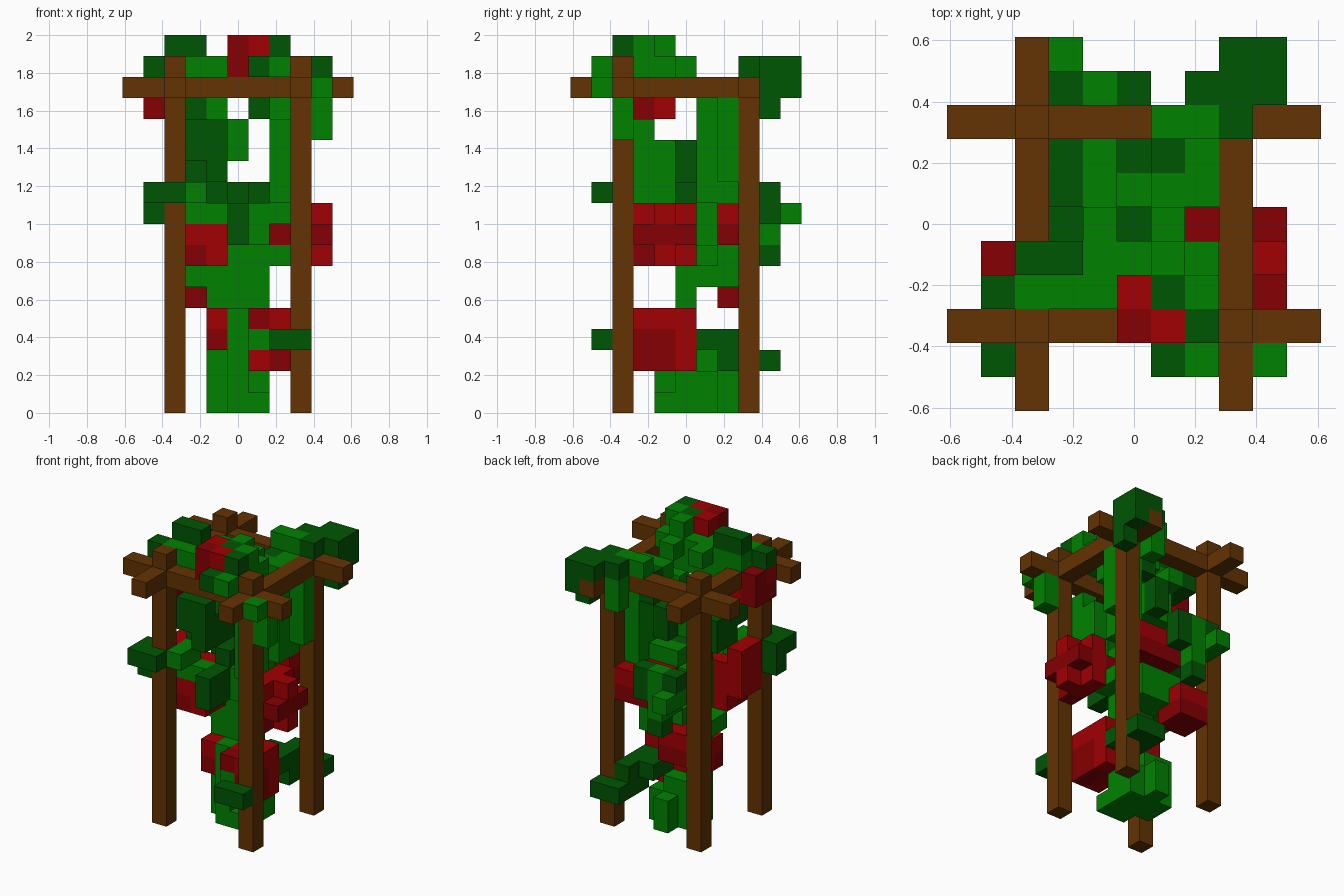
import bpy
import bmesh
from mathutils import Vector

cube = bpy.data.objects.get("Cube")
if cube:
    bpy.data.objects.remove(cube, do_unlink=True)

UNIT = 2 / 18  # edge of one block
cells = {}     # block position -> (part name, material)


def material(name, colour):
    mat = bpy.data.materials.new(name)
    mat.use_nodes = True
    mat.diffuse_color = (*colour, 1)
    shader = mat.node_tree.nodes["Principled BSDF"]
    shader.inputs["Base Color"].default_value = (*colour, 1)
    shader.inputs["Roughness"].default_value = 1
    return mat


wood = material("wood brown", (0.125, 0.033, 0.001))
green = material("leaf green", (0.0, 0.225, 0.0))
dark = material("dark leaf green", (0.0, 0.092, 0.001))
red = material("flower red", (0.355, 0.0, 0.001))
deep = material("deep flower red", (0.235, 0.0, 0.001))


def span(value):
    low, high = value if isinstance(value, tuple) else (value, value)
    return range(low, high + 1)


def fill(part, mat, x, y, z):
    """Fill a box of blocks; later boxes replace earlier ones."""
    for i in span(x):
        for j in span(y):
            for k in span(z):
                cells[i, j, k] = (part, mat)


# Root and stem of the vine
fill("vine_base", green, (-1, 1), (0, 1), (0, 1))
fill("vine_base", green, (0, 1), -1, 0)
fill("vine_base", green, 0, -1, 1)
fill("vine_base", green, 0, 2, (0, 1))
fill("vine_stem", green, (-1, 0), (0, 1), 2)
fill("vine_stem", green, 0, -1, (2, 4))
fill("vine_stem", green, (-1, 1), 0, 5)
fill("vine_stem", green, (-1, 1), (0, 2), (6, 7))
fill("vine_stem", green, -2, (0, 1), 6)
fill("vine_stem", green, 2, (0, 1), 7)
fill("vine_stem", green, (-1, 1), (0, 1), (8, 9))

# Low flowers and low leaves
fill("low_flower", red, (-1, 1), 0, (3, 4))
fill("low_flower", red, -1, -1, 4)
fill("low_flower", deep, -1, -1, 3)
fill("low_flower", red, (1, 2), (-2, 0), (2, 4))
fill("low_flower", deep, 1, -2, 4)
fill("low_flower", deep, 2, (-2, -1), (2, 3))
fill("low_front_leaf", green, 1, -2, 3)
fill("low_front_leaf", dark, (2, 3), -4, 3)
fill("low_back_leaf", dark, (1, 2), (1, 2), 3)
fill("low_back_leaf", dark, 2, (2, 3), (2, 3))
fill("low_back_leaf", dark, (2, 3), 4, 2)

# Flowers around the middle
fill("side_flower", red, 3, (-2, 0), (7, 9))
fill("side_flower", deep, 3, -2, 7)
fill("side_flower", deep, 4, (-2, 0), 8)
fill("side_flower", red, 4, -1, 7)
fill("side_flower", red, 4, -1, 9)
fill("side_flower", deep, 2, 0, 8)
fill("front_flower", red, (-2, -1), (-2, -1), (7, 8))
fill("front_flower", deep, -2, -2, 7)
fill("front_flower", red, (-3, -1), -1, 9)
fill("front_flower", red, -3, (-2, -1), (8, 10))
fill("back_flower", red, (0, 2), (2, 3), 9)
fill("back_flower", deep, (0, 2), (2, 3), 8)
fill("back_bud", deep, (-2, -1), (2, 3), 5)
fill("back_bud", red, (-2, -1), (2, 3), 6)

# Leaves around the middle
fill("front_leaf", green, (-2, -1), -2, 9)
fill("front_leaf", green, -2, (-3, -2), 10)
fill("front_leaf", green, 1, -1, (8, 9))
fill("front_leaf", dark, 0, (-3, -2), (8, 9))
fill("front_leaf", dark, 0, -1, (9, 10))
fill("corner_leaf", dark, (-4, -3), -4, 10)
fill("corner_leaf", dark, -4, -3, (9, 10))
fill("back_leaf", green, -1, 3, (8, 9))
fill("back_leaf", dark, 0, 4, (9, 10))
fill("back_leaf", dark, -1, 4, 7)
fill("back_leaf", green, -1, 4, (8, 10))
fill("back_leaf", dark, -2, 4, 10)
fill("back_leaf", green, -2, (4, 5), 9)
fill("core_leaf", dark, (-1, 1), 0, 10)
fill("core_leaf", green, (0, 1), 1, 10)

# Climbing shoots
fill("right_shoot", dark, (-2, -1), -2, (12, 13))
fill("right_shoot", dark, -1, -2, 11)
fill("right_shoot", dark, (-2, -1), (-1, 0), (11, 12))
fill("right_shoot", dark, -2, (1, 2), 14)
fill("right_shoot", green, -1, (1, 2), 14)
fill("centre_shoot", green, (-1, 0), 1, (12, 13))
fill("centre_shoot", dark, 0, 2, (12, 13))
fill("left_shoot", green, 2, (1, 2), (10, 15))
fill("left_shoot", green, 3, 2, (11, 14))
fill("left_shoot", green, 2, -2, (10, 13))
fill("left_shoot", green, 2, -1, (9, 12))
fill("left_shoot", dark, 1, 2, (14, 15))
fill("left_shoot", green, 1, 1, 15)

# Canopy on the frame
fill("canopy", green, (-3, 2), (-2, -1), 16)
fill("canopy", green, (-2, 1), -1, 15)
for x in (-1, 1):
    fill("canopy", green, x, 0, 16)
fill("canopy", dark, (-3, -2), -1, 17)
fill("canopy", dark, -4, -2, 16)
fill("canopy", green, 2, -2, 17)
fill("canopy", green, 1, -1, 17)
fill("canopy", dark, 2, -3, (16, 17))
fill("canopy", dark, 1, -2, 17)
fill("canopy", dark, 1, -4, 16)
fill("canopy", green, 2, -4, 16)
fill("top_flower", red, 1, -3, (16, 17))
fill("top_flower", red, 0, -2, 17)
fill("top_flower", deep, 0, -3, (16, 17))
fill("hanging_flower", red, -4, -2, 15)
fill("hanging_flower", deep, -4, -1, 15)
fill("hanging_flower", deep, -4, (-2, -1), 14)
fill("hanging_flower", red, -3, -1, 14)
fill("hanging_flower", deep, -3, -2, 14)
fill("front_corner_leaf", green, 4, -3, (13, 14))
fill("front_corner_leaf", green, 4, -4, 15)
fill("back_corner_leaf", dark, (3, 4), (4, 5), (15, 16))
fill("back_corner_leaf", dark, 3, 3, 16)
fill("back_corner_leaf", dark, 4, 4, 14)
fill("back_top_leaf", green, (1, 2), 3, 16)
fill("back_top_leaf", green, 2, 4, (14, 15))
fill("back_top_leaf", dark, 2, 4, 16)

# Wooden frame: four posts and four crossing beams
for side in (-3, 3):
    for end in (-3, 3):
        fill("posts", wood, side, end, (0, 15 if side == end == 3 else 16))
    fill("long_beams", wood, side, (-5, 5), 15)
    fill("cross_beams", wood, (-5, 5), side, 15)


def face_corners(cell, axis, sign):
    """Four corners of one block side, wound outwards."""
    centre = Vector(cell) + Vector((0, 0, 0.5))
    normal, u, v = Vector(), Vector(), Vector()
    normal[axis] = sign / 2
    u[(axis + 1) % 3] = sign / 2
    v[(axis + 2) % 3] = 1 / 2
    middle = centre + normal
    return [(middle + a * u + b * v) * UNIT
            for a, b in ((-1, -1), (1, -1), (1, 1), (-1, 1))]


# Build each part from the block sides that are exposed
for part in sorted({name for name, _ in cells.values()}):
    mesh = bpy.data.meshes.new(part)
    bm = bmesh.new()
    slots = []
    for cell, (name, mat) in cells.items():
        if name != part:
            continue
        if mat not in slots:
            slots.append(mat)
            mesh.materials.append(mat)
        for axis in range(3):
            for sign in (-1, 1):
                neighbour = list(cell)
                neighbour[axis] += sign
                if tuple(neighbour) in cells:
                    continue
                corners = face_corners(cell, axis, sign)
                face = bm.faces.new([bm.verts.new(p) for p in corners])
                face.material_index = slots.index(mat)
    bmesh.ops.remove_doubles(bm, verts=bm.verts, dist=UNIT / 100)
    bm.to_mesh(mesh)
    bm.free()
    bpy.context.collection.objects.link(bpy.data.objects.new(part, mesh))
